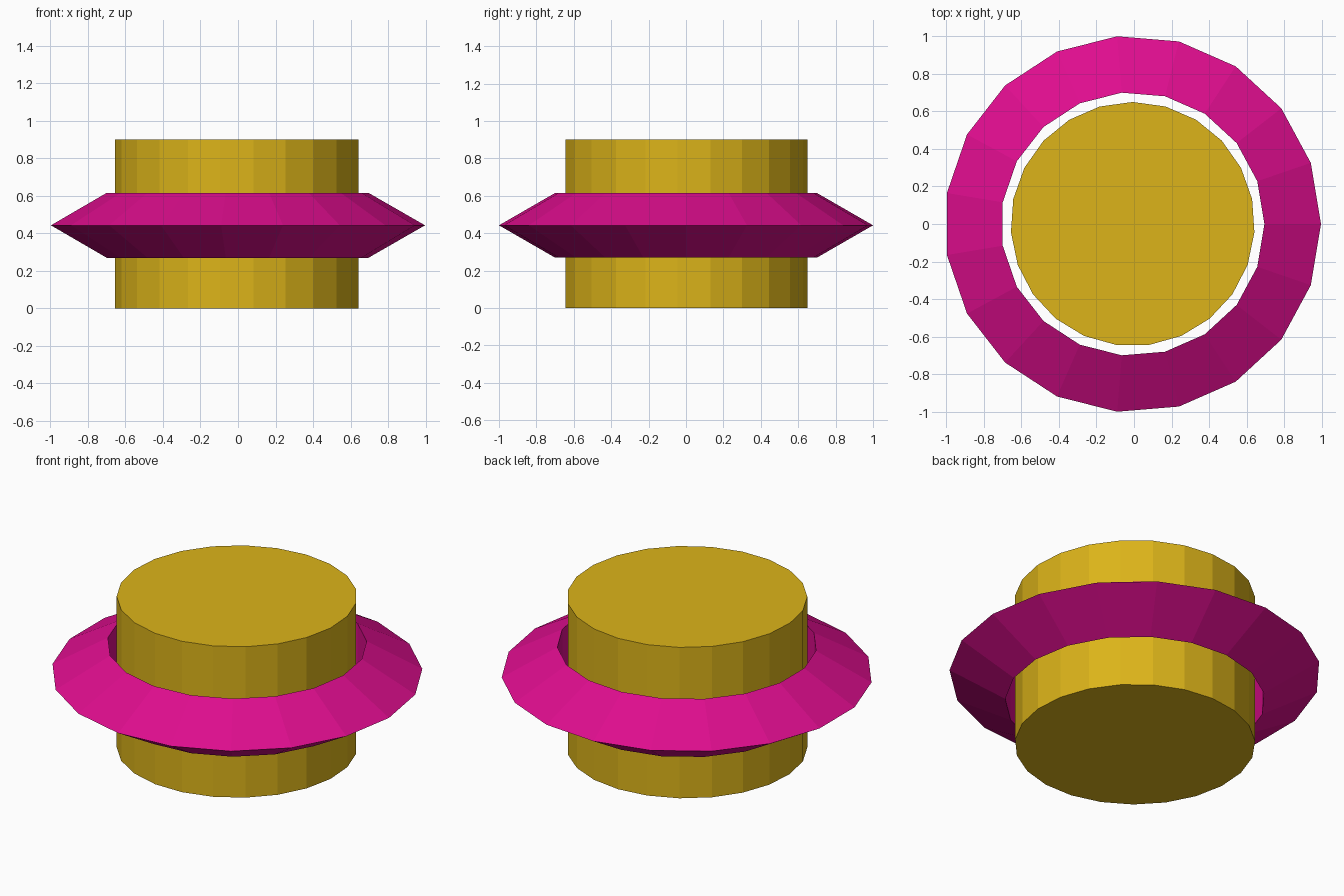
import bpy, bmesh
from math import sin, cos, pi

if "Cube" in bpy.data.objects:
    bpy.data.objects.remove(bpy.data.objects["Cube"])

CX = -0.007  # axis of revolution, so the odd-sided ring is centred


def material(name, color):
    m = bpy.data.materials.new(name)
    m.diffuse_color = (*color, 1)
    m.use_nodes = True
    m.node_tree.nodes["Principled BSDF"].inputs["Base Color"].default_value = m.diffuse_color
    return m


def revolve(name, profile, sides, start, mat, closed=False):
    """Turn an (r, z) profile around the z axis; open profiles get end caps."""
    bm = bmesh.new()
    rings = []
    for r, z in profile:
        angles = [start + 2 * pi * i / sides for i in range(sides)]
        rings.append([bm.verts.new((CX + r * cos(a), r * sin(a), z)) for a in angles])
    pairs = list(zip(rings, rings[1:]))
    if closed:
        pairs.append((rings[-1], rings[0]))
    else:
        bm.faces.new(rings[0][::-1])
        bm.faces.new(rings[-1])
    for low, high in pairs:
        for i in range(sides):
            j = (i + 1) % sides
            bm.faces.new((low[i], low[j], high[j], high[i]))
    bmesh.ops.recalc_face_normals(bm, faces=bm.faces)
    mesh = bpy.data.meshes.new(name)
    bm.to_mesh(mesh)
    bm.free()
    mesh.materials.append(mat)
    obj = bpy.data.objects.new(name, mesh)
    bpy.context.collection.objects.link(obj)
    return obj


gold = material("gold", (0.716, 0.456, 0.010))
magenta = material("magenta", (0.730, 0.004, 0.270))

# Central drum, one corner facing the back
revolve("drum", [(0.65, 0), (0.65, 0.90)], 23, pi / 2, gold)

# Floating ring with a triangular section pointing outwards
revolve("ring", [(0.702, 0.269), (1.0034, 0.442), (0.702, 0.615)], 19, 0, magenta, closed=True)
